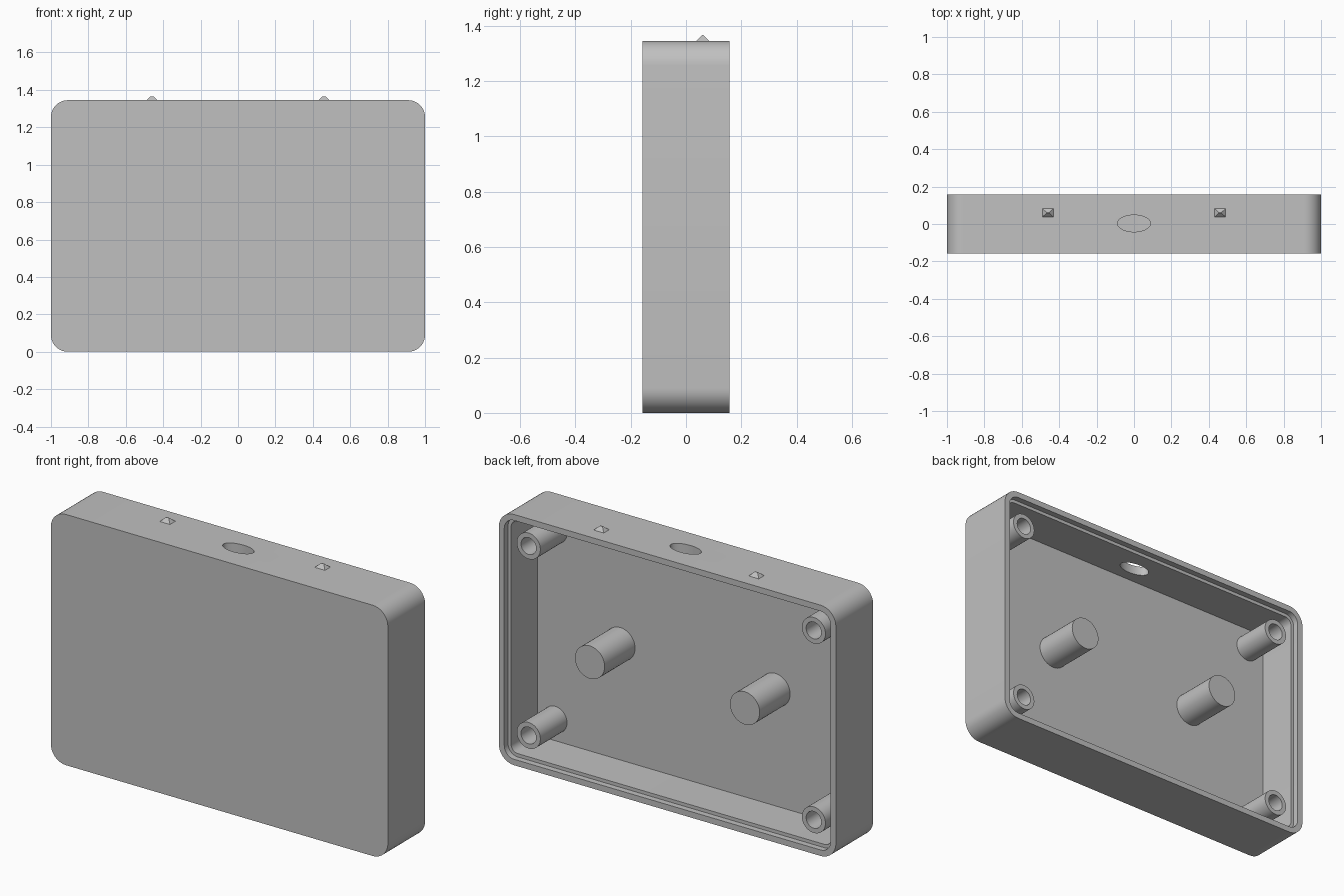
import bpy, bmesh
from math import sin, cos, pi, radians
from mathutils import Vector

cube = bpy.data.objects.get("Cube")
if cube:
    bpy.data.objects.remove(cube, do_unlink=True)

grey = bpy.data.materials.new("plain grey")
grey.use_nodes = True
COLOUR = (0.53, 0.53, 0.53, 1)
grey.diffuse_color = COLOUR
grey.node_tree.nodes["Principled BSDF"].inputs["Base Color"].default_value = COLOUR

HEIGHT, BACK = 1.345, 0.158
MID = HEIGHT / 2
FLOOR, LEDGE = -0.1, 0.126


def rounded_rect(inset, y, radius=0.09, steps=10):
    """Rounded rectangle across x and z, shrunk by inset."""
    r = radius - inset
    points = []
    for k, (sx, sz) in enumerate([(1, 1), (-1, 1), (-1, -1), (1, -1)]):
        cx, cz = sx * (1 - radius), MID + sz * (MID - radius)
        for i in range(steps + 1):
            a = (k + i / steps) * pi / 2
            points.append(Vector((cx + r * cos(a), y, cz + r * sin(a))))
    return points


def circle(x, z, r, y, steps=40):
    angles = [2 * pi * i / steps for i in range(steps)]
    return [Vector((x + r * cos(a), y, z + r * sin(a))) for a in angles]


def loft(name, rings):
    """Join rings of points into a closed solid."""
    bm = bmesh.new()
    loops = [[bm.verts.new(p) for p in ring] for ring in rings]
    n = len(loops[0])
    for a, b in zip(loops, loops[1:]):
        for i in range(n):
            j = (i + 1) % n
            bm.faces.new((a[i], a[j], b[j], b[i]))
    bm.faces.new(loops[0])
    bm.faces.new(loops[-1])
    bmesh.ops.recalc_face_normals(bm, faces=bm.faces)
    mesh = bpy.data.meshes.new(name)
    bm.to_mesh(mesh)
    bm.free()
    mesh.materials.append(grey)
    obj = bpy.data.objects.new(name, mesh)
    bpy.context.collection.objects.link(obj)
    return obj


def select_only(obj):
    bpy.ops.object.select_all(action="DESELECT")
    obj.select_set(True)
    bpy.context.view_layer.objects.active = obj


def smooth(obj):
    select_only(obj)
    bpy.ops.object.shade_smooth_by_angle(angle=radians(30))


# Open case: outer wall, rim, lid ledge, cavity
profile = [(0, -BACK), (0, BACK), (0.032, BACK), (0.032, LEDGE),
           (0.05, LEDGE), (0.05, FLOOR)]
case = loft("case_shell", [rounded_rect(d, y) for d, y in profile])

# Oval opening through the top wall
cutter = loft("opening_cutter", [
    [Vector((0.088 * cos(a), 0.003 + 0.045 * sin(a), z))
     for a in [2 * pi * i / 48 for i in range(48)]]
    for z in (HEIGHT - 0.15, HEIGHT + 0.1)])
cutter.hide_render = True
cut = case.modifiers.new("oval opening", "BOOLEAN")
cut.operation = "DIFFERENCE"
cut.solver = "EXACT"
cut.object = cutter
select_only(case)
bpy.ops.object.modifier_apply(modifier=cut.name)
bpy.data.objects.remove(cutter, do_unlink=True)
smooth(case)

for side, sx in (("left", 1), ("right", -1)):
    # Hollow screw posts in the corners
    for level, sz in (("upper", 1), ("lower", -1)):
        x, z = sx * 0.846, MID + sz * 0.508
        tube = [(0.07, FLOOR - 0.01), (0.07, LEDGE),
                (0.045, LEDGE), (0.045, FLOOR + 0.002)]
        smooth(loft(f"{level}_{side}_screw_post",
                    [circle(x, z, r, y) for r, y in tube]))

    # Solid support peg
    x = sx * 0.46
    smooth(loft(f"{side}_support_peg",
                [circle(x, MID, 0.088, y) for y in (FLOOR - 0.01, BACK)]))

    # Small pointed nub on the top
    nub = [(0.03, 0.023, HEIGHT - 0.005), (0.03, 0.023, HEIGHT),
           (0.008, 0.002, HEIGHT + 0.021)]
    loft(f"{side}_top_nub",
         [[Vector((x + u * hx, 0.06 + v * hy, z))
           for u, v in ((1, 1), (-1, 1), (-1, -1), (1, -1))]
          for hx, hy, z in nub])
